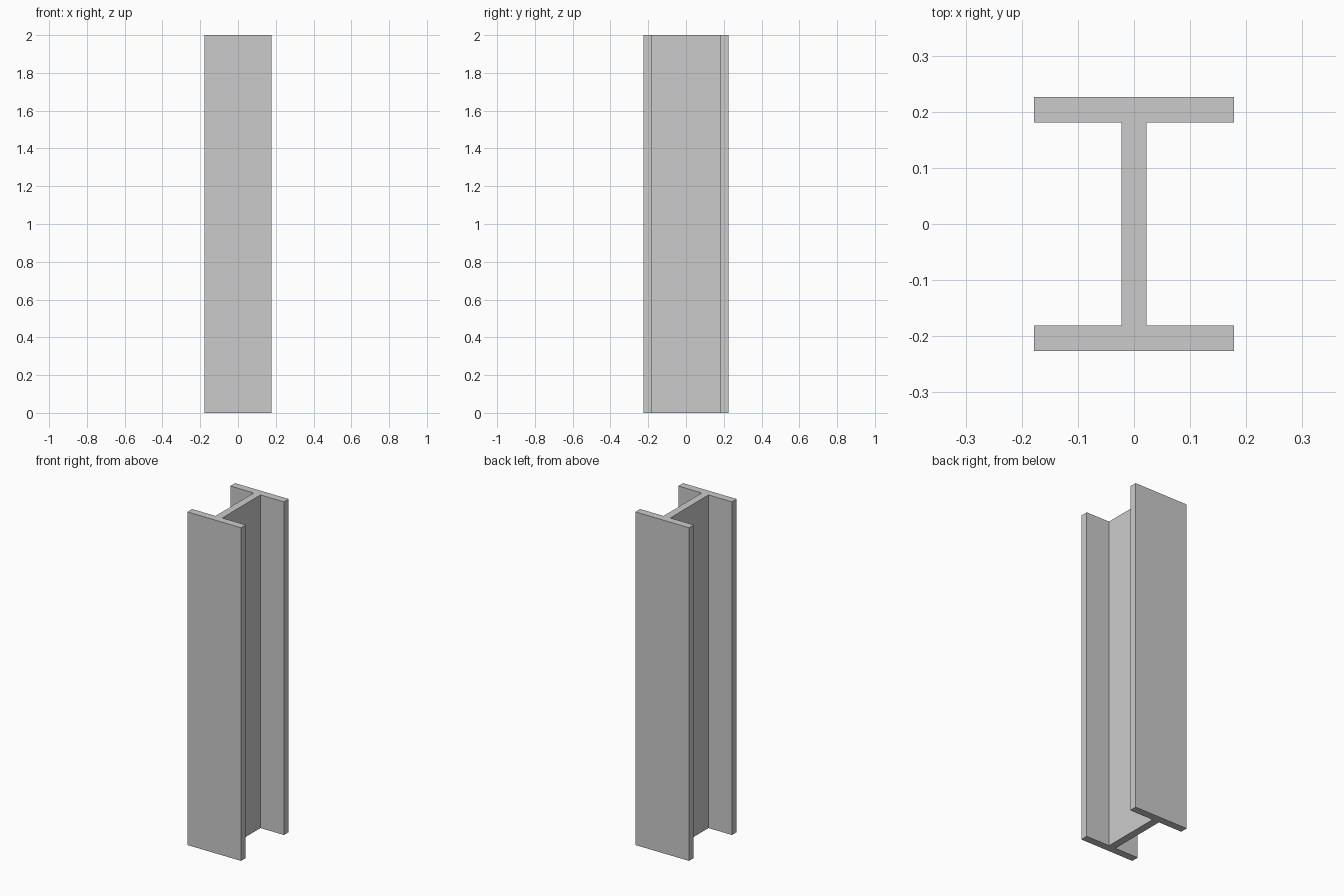
import bpy, bmesh

if "Cube" in bpy.data.objects:
    bpy.data.objects.remove(bpy.data.objects["Cube"])

HEIGHT = 2.0
HALF_W = 0.178    # flange half width (x)
HALF_D = 0.226    # outer half depth (y)
INNER = 0.181     # inner flange face (y)
WEB = 0.0225      # half web thickness (x)

# One quarter of the I profile, mirrored around into the full closed outline
quarter = [(WEB, INNER), (HALF_W, INNER), (HALF_W, HALF_D)]
right = [(x, -y) for x, y in reversed(quarter)] + quarter
profile = right + [(-x, y) for x, y in reversed(right)]

# Extrude the profile upward into the beam
bm = bmesh.new()
base = bm.faces.new([bm.verts.new((x, y, 0)) for x, y in profile])
top = bmesh.ops.extrude_face_region(bm, geom=[base], use_keep_orig=True)
bmesh.ops.translate(bm, vec=(0, 0, HEIGHT),
                    verts=[g for g in top["geom"] if isinstance(g, bmesh.types.BMVert)])
bmesh.ops.recalc_face_normals(bm, faces=bm.faces)

mesh = bpy.data.meshes.new("steel_beam")
bm.to_mesh(mesh)
bm.free()
bpy.context.collection.objects.link(bpy.data.objects.new("steel_beam", mesh))
